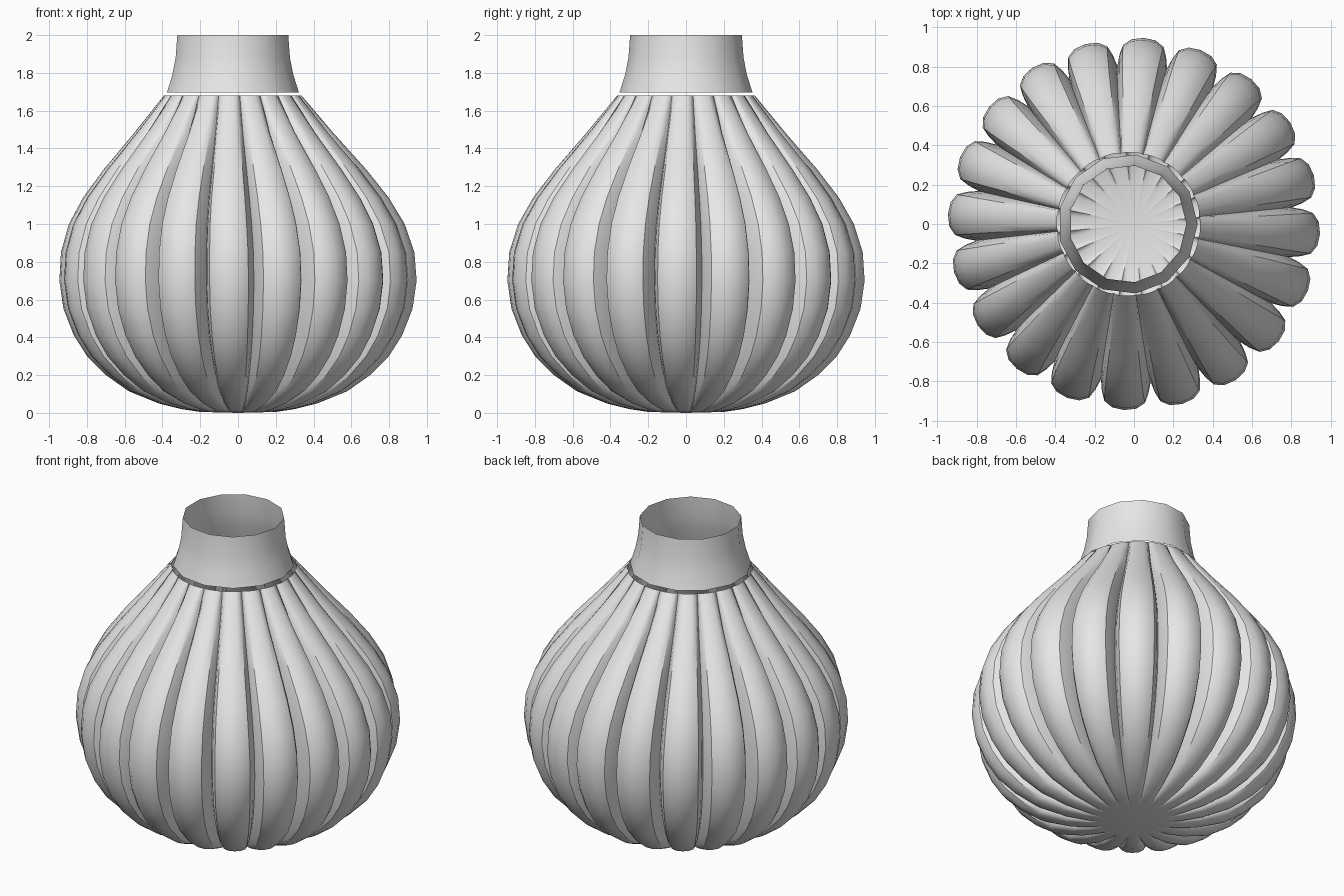
import bpy, bmesh, math

cube = bpy.data.objects.get("Cube")
if cube:
    bpy.data.objects.remove(cube, do_unlink=True)

clay = bpy.data.materials.new("pale grey")
clay.use_nodes = True
GREY = (0.8, 0.8, 0.8, 1)
clay.diffuse_color = GREY
clay.node_tree.nodes["Principled BSDF"].inputs["Base Color"].default_value = GREY


def lean(z):
    # the upper part of the vase drifts slightly to one side
    return -0.028 * min(1, max(0, (z - 0.8) / 0.85))


def lathe(name, rings, closed_bottom, smooth_angle):
    """Skin a stack of equal-length point rings, bottom to top."""
    bm = bmesh.new()
    loops = [[bm.verts.new(p) for p in ring] for ring in rings]
    n = len(loops[0])
    for low, high in zip(loops, loops[1:]):
        for i in range(n):
            j = (i + 1) % n
            bm.faces.new((low[i], low[j], high[j], high[i]))
    if closed_bottom:
        hub = bm.verts.new((0, 0, 0))
        for i in range(n):
            bm.faces.new((hub, loops[0][(i + 1) % n], loops[0][i]))
    mesh = bpy.data.meshes.new(name)
    bm.to_mesh(mesh)
    bm.free()
    mesh.materials.append(clay)
    obj = bpy.data.objects.new(name, mesh)
    bpy.context.collection.objects.link(obj)
    bpy.ops.object.select_all(action="DESELECT")
    obj.select_set(True)
    bpy.context.view_layer.objects.active = obj
    bpy.ops.object.shade_smooth_by_angle(angle=math.radians(smooth_angle))
    return obj


# Ribbed body: radius, height, groove depth
LOBES = 20
PROFILE = [
    (0.20, 0.005, 0), (0.30, 0.02, 0.05), (0.42, 0.05, 0.08),
    (0.58, 0.115, 0.11), (0.70, 0.20, 0.13), (0.80, 0.30, 0.14),
    (0.87, 0.41, 0.14), (0.925, 0.55, 0.14), (0.947, 0.70, 0.14),
    (0.937, 0.85, 0.14), (0.89, 1.0, 0.135), (0.81, 1.14, 0.125),
    (0.695, 1.29, 0.105), (0.53, 1.48, 0.065), (0.365, 1.68, 0.006),
]
# Half of one lobe: position across the lobe, share of groove depth
HALF = [(0, 1), (0.06, 0.6), (0.14, 0.25), (0.29, 0.06), (0.5, 0)]
LOBE = HALF + [(1 - u, d) for u, d in HALF[-2:0:-1]]

body_rings = []
for r, z, depth in PROFILE:
    ring = []
    for k in range(LOBES):
        for u, d in LOBE:
            a = math.radians(-3) + (k + u - 0.5) * math.tau / LOBES
            rad = r - depth * d
            ring.append((rad * math.cos(a) + lean(z), rad * math.sin(a), z))
    body_rings.append(ring)
lathe("ribbed_body", body_rings, True, 35)

# Open, faceted neck floating just above the body rim
SIDES = 13
neck_rings = []
for r, z in [(0.355, 1.695), (0.325, 1.79), (0.307, 1.88), (0.298, 2.0)]:
    neck_rings.append([
        (r * math.cos(k * math.tau / SIDES) + lean(z) - 0.004,
         r * math.sin(k * math.tau / SIDES), z) for k in range(SIDES)])
lathe("neck", neck_rings, False, 35)
